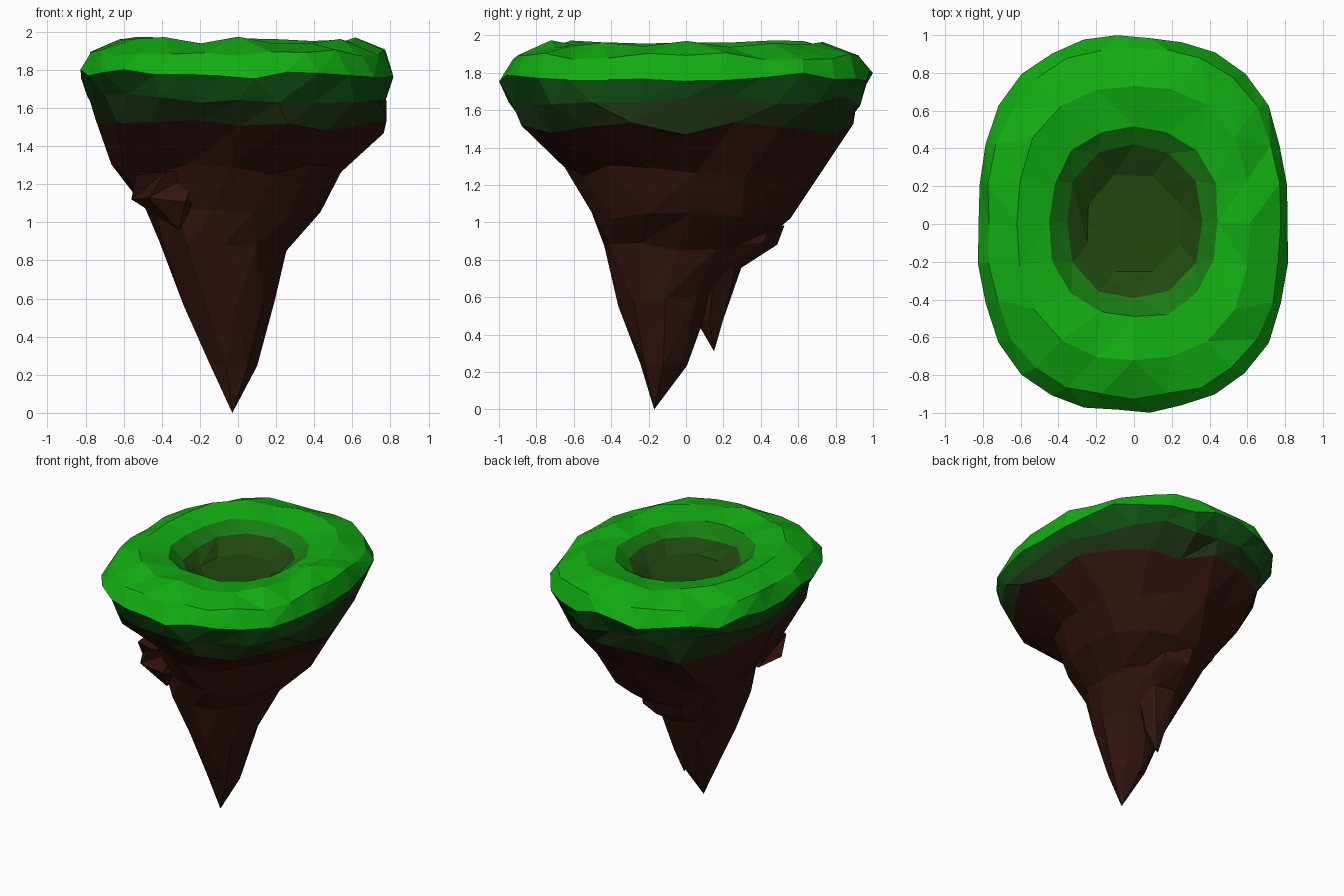
import bpy, bmesh, math, random
from mathutils import Vector

if "Cube" in bpy.data.objects:
    bpy.data.objects.remove(bpy.data.objects["Cube"])

random.seed(4)


def material(name, rgb):
    m = bpy.data.materials.new(name)
    m.diffuse_color = (*rgb, 1)
    m.use_nodes = True
    m.node_tree.nodes["Principled BSDF"].inputs["Base Color"].default_value = m.diffuse_color
    return m


GRASS = material("grass", (0.006, 0.42, 0.006))
BASIN_EDGE = material("basin_edge", (0.009, 0.20, 0.006))
BASIN = material("basin", (0.014, 0.065, 0.005))
FRINGE = material("fringe", (0.006, 0.085, 0.007))
MOSS = material("moss", (0.011, 0.03, 0.006))
ROCK = material("rock", (0.033, 0.007, 0.005))


def ring(n, z, x0, x1, y0, y1, jit=0.0, jz=0.0, power=2.5, turn=0.0):
    """Jittered superellipse outline fitted to an x/y range."""
    cx, cy, rx, ry = (x0 + x1) / 2, (y0 + y1) / 2, (x1 - x0) / 2, (y1 - y0) / 2
    pts = []
    for i in range(n):
        a = 2 * math.pi * (i + turn) / n
        c, s = math.cos(a), math.sin(a)
        k = (abs(c) ** power + abs(s) ** power) ** (-1 / power)
        k *= random.uniform(1 - jit, 1 + jit * 0.25)
        pts.append(Vector((cx + rx * c * k, cy + ry * s * k,
                           z + random.uniform(-jz, jz))))
    return pts


def loft(name, rings, mats):
    """Zip rings (top to bottom, any point counts) with triangles."""
    bm = bmesh.new()
    loops = [[bm.verts.new(p) for p in r] for r in rings]
    slots = list(dict.fromkeys(mats))
    for A, B, mat in zip(loops, loops[1:], mats):
        n, m, i, j = len(A), len(B), 0, 0
        while i < n or j < m:
            if j >= m or (i < n and (i + 1) / n <= (j + 1) / m):
                tri = (A[i % n], B[j % m], A[(i + 1) % n])
                i += 1
            else:
                tri = (A[i % n], B[j % m], B[(j + 1) % m])
                j += 1
            if len(set(tri)) == 3:
                bm.faces.new(tri).material_index = slots.index(mat)
    me = bpy.data.meshes.new(name)
    bm.to_mesh(me)
    bm.free()
    for s in slots:
        me.materials.append(s)
    ob = bpy.data.objects.new(name, me)
    bpy.context.collection.objects.link(ob)
    return ob


# Shared edge where the turf meets the rock
edge = ring(30, 1.78, -0.83, 0.825, -1.0, 1.0, 0.02, 0.03)

# Grassy top with a sunken basin
loft("grass_top", [
    [Vector((0, 0, 1.76))],
    ring(8, 1.775, -0.25, 0.25, -0.26, 0.26, 0.03, 0.01, 4, 0.5),
    ring(12, 1.85, -0.36, 0.36, -0.40, 0.42, 0.03, 0.01),
    ring(16, 1.92, -0.45, 0.45, -0.50, 0.52, 0.03, 0.01),
    ring(20, 1.955, -0.62, 0.62, -0.72, 0.73, 0.01, 0.02),
    ring(28, 1.89, -0.78, 0.78, -0.92, 0.93, 0.02, 0.02),
    edge,
], [BASIN, BASIN, BASIN_EDGE, GRASS, GRASS, GRASS])

# Rock body tapering down to the main tip
loft("rock_body", [
    edge,
    ring(24, 1.65, -0.79, 0.80, -0.95, 0.95, 0.06, 0.03),
    ring(20, 1.50, -0.75, 0.78, -0.89, 0.88, 0.09, 0.04),
    ring(16, 1.27, -0.65, 0.57, -0.64, 0.74, 0.10, 0.04, 2.2),
    ring(14, 1.05, -0.49, 0.44, -0.52, 0.60, 0.10, 0.04, 2.2),
    ring(12, 0.87, -0.44, 0.28, -0.46, 0.36, 0.08, 0.03, 2.2),
    ring(9, 0.58, -0.30, 0.19, -0.37, 0.15, 0.06, 0.03, 2),
    ring(7, 0.24, -0.16, 0.10, -0.25, 0.01, 0.05, 0.02, 2),
    [Vector((-0.03, -0.17, 0))],
], [FRINGE, MOSS] + [ROCK] * 6)

# Smaller hanging tip at the back
loft("rear_rock_tip", [
    ring(8, 0.98, -0.34, 0.14, 0.0, 0.53, 0.04, 0.02, 2),
    ring(8, 0.89, -0.32, 0.14, 0.0, 0.49, 0.04, 0.01, 2),
    ring(7, 0.75, -0.26, 0.09, 0.0, 0.30, 0.04, 0.01, 2),
    ring(6, 0.48, -0.16, 0.0, 0.04, 0.21, 0.04, 0.01, 2),
    [Vector((-0.09, 0.15, 0.31))],
], [ROCK] * 4)

# Rock ledge jutting out at the front left
loft("rock_ledge", [
    [Vector((-0.38, -0.36, 1.27))],
    ring(6, 1.26, -0.55, -0.20, -0.53, -0.20, 0.04, 0.01, 3, 0.5),
    ring(6, 1.10, -0.57, -0.18, -0.54, -0.18, 0.08, 0.03, 2.5),
    [Vector((-0.31, -0.42, 0.96))],
], [ROCK] * 3)
